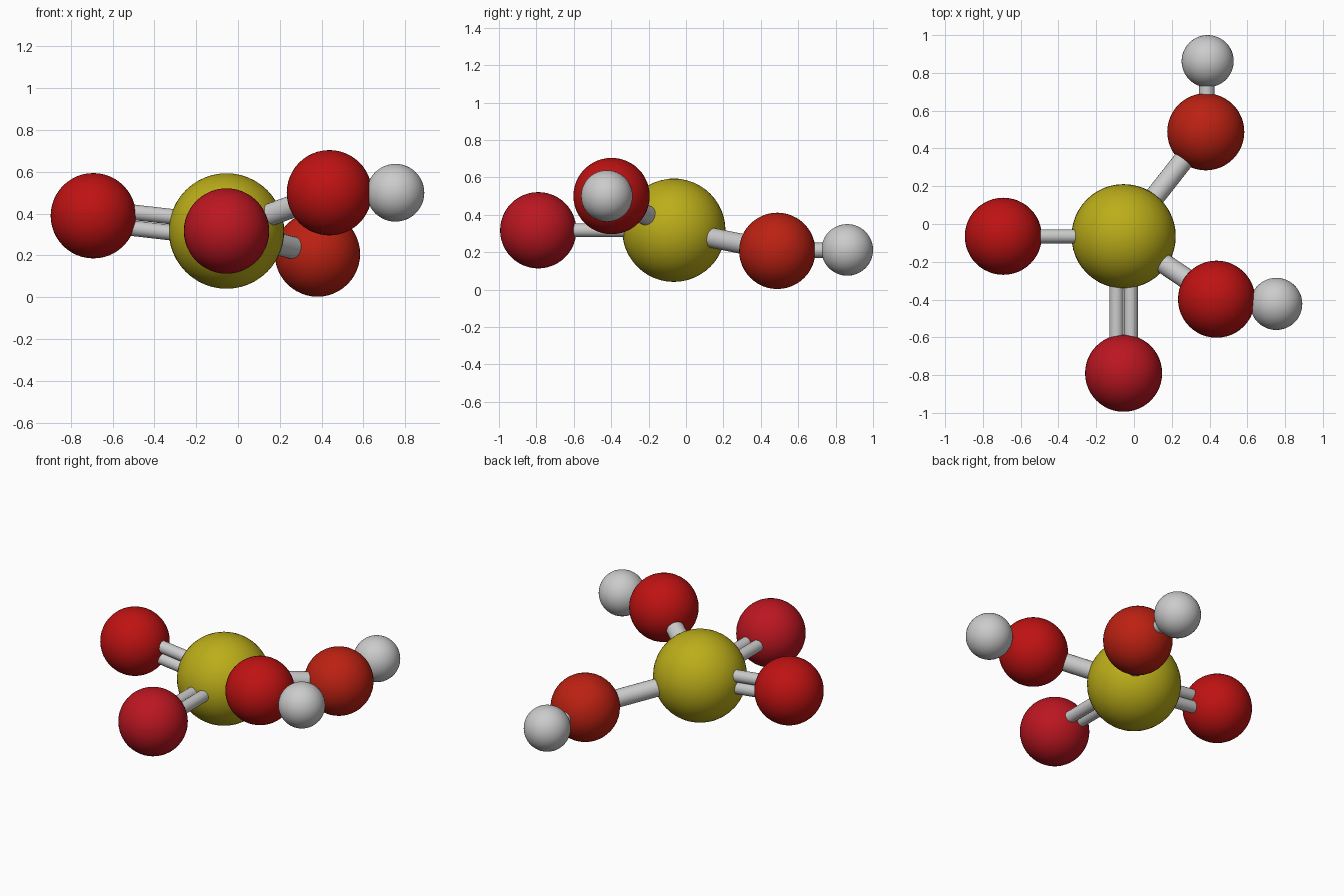
import bpy
from mathutils import Vector

if "Cube" in bpy.data.objects:
    bpy.data.objects.remove(bpy.data.objects["Cube"])


def material(name, rgb):
    m = bpy.data.materials.new(name)
    m.diffuse_color = (*rgb, 1)
    m.use_nodes = True
    m.node_tree.nodes["Principled BSDF"].inputs["Base Color"].default_value = m.diffuse_color
    return m


yellow = material("yellow", (0.50, 0.42, 0.01))
red = material("red", (0.52, 0.006, 0.006))
crimson = material("crimson", (0.50, 0.008, 0.015))
orange_red = material("orange_red", (0.50, 0.015, 0.006))


def atom(name, pos, radius, mat=None):
    bpy.ops.mesh.primitive_uv_sphere_add(segments=48, ring_count=24, radius=radius, location=pos)
    ob = bpy.context.object
    ob.name = name
    bpy.ops.object.shade_smooth()
    if mat:
        ob.data.materials.append(mat)
    return Vector(pos)


def bond(name, a, b, radius, shift=(0, 0, 0)):
    d = b - a
    bpy.ops.mesh.primitive_cylinder_add(vertices=24, radius=radius, depth=d.length,
                                        location=(a + b) / 2 + Vector(shift))
    ob = bpy.context.object
    ob.name = name
    ob.rotation_euler = d.to_track_quat('Z', 'Y').to_euler()
    bpy.ops.object.shade_smooth_by_angle()


# atoms
R_O, R_H = 0.204, 0.138
centre = atom("centre_atom", (-0.055, -0.065, 0.317), 0.276, yellow)
left = atom("left_oxygen", (-0.692, -0.065, 0.39), R_O, red)
front = atom("front_oxygen", (-0.055, -0.79, 0.317), R_O, crimson)
back = atom("back_oxygen", (0.38, 0.488, 0.207), R_O, orange_red)
right = atom("right_oxygen", (0.437, -0.398, 0.5), R_O, red)
back_h = atom("back_hydrogen", (0.39, 0.862, 0.212), R_H)
right_h = atom("right_hydrogen", (0.753, -0.423, 0.5), R_H)

# double bonds: paired rods side by side
for i, s in enumerate((-1, 1)):
    bond(f"left_double_bond_{i}", centre, left, 0.037, (s * 0.004, 0, s * 0.038))
    bond(f"front_double_bond_{i}", centre, front, 0.037, (s * 0.038, 0, 0))

# single bonds
bond("back_bond", centre, back, 0.054)
bond("right_bond", centre, right, 0.054)
bond("back_hydrogen_bond", back, back_h, 0.041)
bond("right_hydrogen_bond", right, right_h, 0.041)
